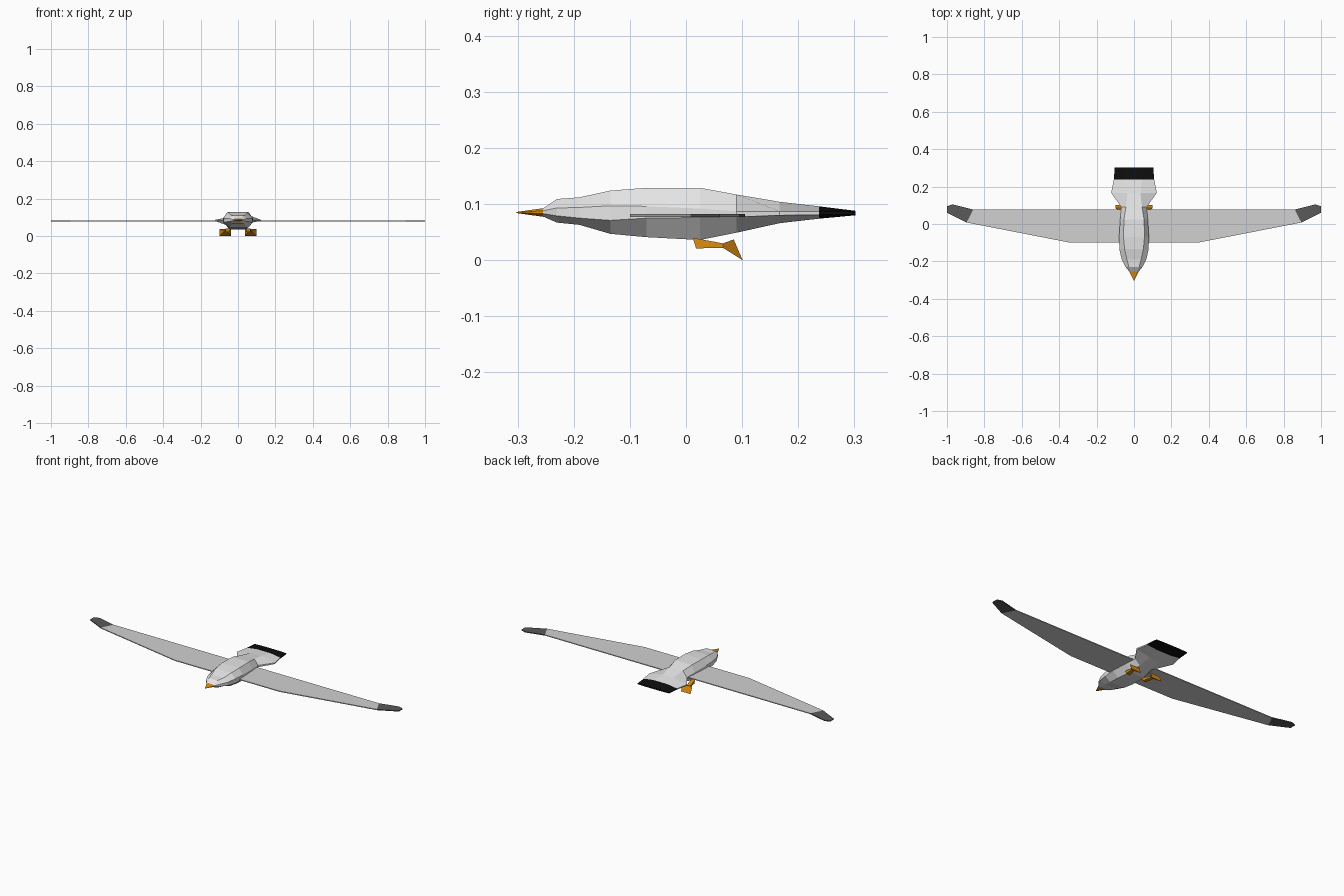
import bpy, bmesh


def material(name, r, g, b):
    m = bpy.data.materials.new(name)
    m.diffuse_color = (r, g, b, 1)
    return m


WHITE = material("pale_feather", 0.80, 0.80, 0.80)
GREY = material("wing_grey", 0.64, 0.64, 0.64)
DARK = material("wingtip_dark", 0.10, 0.10, 0.10)
BLACK = material("tail_black", 0.004, 0.004, 0.004)
ORANGE = material("beak_orange", 0.72, 0.27, 0.006)


def loft(name, rings, mat):
    """Closed low-poly skin through rings with equal point counts."""
    bm = bmesh.new()
    loops = [[bm.verts.new(p) for p in ring] for ring in rings]
    n = len(loops[0])
    for a, b in zip(loops, loops[1:]):
        for i in range(n):
            j = (i + 1) % n
            bm.faces.new((a[i], a[j], b[j], b[i]))
    bm.faces.new(loops[0])
    bm.faces.new(loops[-1])
    bmesh.ops.remove_doubles(bm, verts=bm.verts, dist=1e-5)
    bmesh.ops.recalc_face_normals(bm, faces=bm.faces)
    me = bpy.data.meshes.new(name)
    bm.to_mesh(me)
    bm.free()
    me.materials.append(mat)
    ob = bpy.data.objects.new(name, me)
    bpy.context.collection.objects.link(ob)
    return ob


def octagon(y, top, upper, lower, bottom, wt, wm, wb):
    half = [(wt, top), (wm, upper), (wm, lower), (wb, bottom)]
    return [(x, y, z) for x, z in half] + [(-x, y, z) for x, z in reversed(half)]


# Body with head and flared tail: y, four heights, three half widths
sections = [
    (-0.255, 0.092, 0.088, 0.083, 0.078, 0.016, 0.025, 0.016),
    (-0.23, 0.109, 0.093, 0.079, 0.067, 0.027, 0.045, 0.025),
    (-0.19, 0.112, 0.094, 0.075, 0.063, 0.038, 0.066, 0.035),
    (-0.135, 0.124, 0.097, 0.071, 0.047, 0.050, 0.078, 0.045),
    (-0.07, 0.129, 0.096, 0.075, 0.041, 0.056, 0.080, 0.050),
    (0.025, 0.129, 0.092, 0.076, 0.036, 0.054, 0.074, 0.045),
    (0.09, 0.117, 0.087, 0.077, 0.049, 0.043, 0.068, 0.036),
    (0.167, 0.104, 0.087, 0.080, 0.066, 0.034, 0.122, 0.034),
    (0.237, 0.096, 0.087, 0.081, 0.074, 0.045, 0.108, 0.045),
    (0.302, 0.088, 0.086, 0.082, 0.080, 0.050, 0.103, 0.050),
]
body = loft("body", [octagon(*s) for s in sections], WHITE)

# Black band at the end of the tail
body.data.materials.append(BLACK)
for f in body.data.polygons:
    if f.center.y > 0.24:
        f.material_index = 1

# Beak
base = octagon(-0.252, 0.093, 0.088, 0.083, 0.077, 0.016, 0.026, 0.016)
tip = octagon(-0.302, 0.086, 0.0855, 0.0845, 0.084, 0.001, 0.002, 0.001)
loft("beak", [base, tip], ORANGE)

# Wings and legs on both sides
for side, s in (("right", 1), ("left", -1)):
    def plate(name, pts, mat):
        loft(name, [[(s * x, y, z) for x, y in pts] for z in (0.077, 0.082)], mat)

    plate(side + "_wing", [(0.0, -0.10), (0.34, -0.10), (0.895, 0.008),
                           (0.86, 0.077), (0.0, 0.077)], GREY)
    plate(side + "_wing_tip", [(0.895, 0.008), (1.0, 0.06), (1.0, 0.095),
                               (0.97, 0.105), (0.86, 0.077)], DARK)

    # Folded leg flaring into a webbed foot: x, half width, top y z, bottom y z
    leg = [(0.055, 0.012, 0.012, 0.040, 0.018, 0.021),
           (0.064, 0.010, 0.066, 0.030, 0.066, 0.022),
           (0.069, 0.031, 0.085, 0.037, 0.101, 0.0)]
    loft(side + "_leg", [[(s * (x - w), yt, zt), (s * (x + w), yt, zt),
                          (s * (x + w), yb, zb), (s * (x - w), yb, zb)]
                         for x, w, yt, zt, yb, zb in leg], ORANGE)
